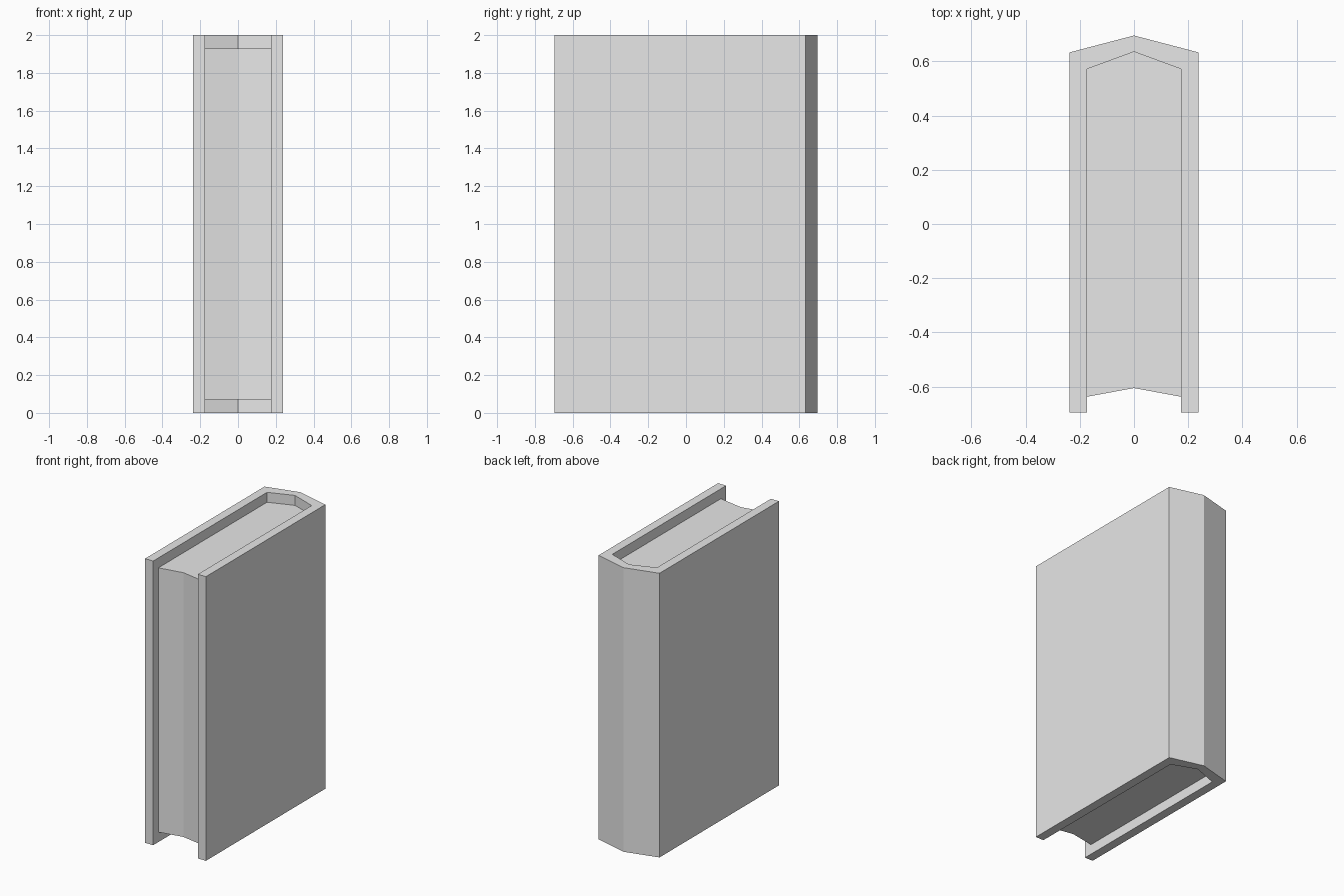
import bpy
import bmesh

cube = bpy.data.objects.get("Cube")
if cube:
    bpy.data.objects.remove(cube, do_unlink=True)


def make_material(name, colour):
    mat = bpy.data.materials.new(name)
    mat.use_nodes = True
    mat.diffuse_color = colour
    mat.node_tree.nodes["Principled BSDF"].inputs["Base Color"].default_value = colour
    return mat


def extrude_outline(name, outline, bottom, top, mat):
    """Raise a closed plan outline (counter-clockwise) into a solid."""
    bm = bmesh.new()
    base = bm.faces.new([bm.verts.new((x, y, bottom)) for x, y in outline])
    raised = bmesh.ops.extrude_face_region(bm, geom=[base], use_keep_orig=True)
    verts = [v for v in raised["geom"] if isinstance(v, bmesh.types.BMVert)]
    bmesh.ops.translate(bm, verts=verts, vec=(0, 0, top - bottom))
    bmesh.ops.recalc_face_normals(bm, faces=bm.faces)
    mesh = bpy.data.meshes.new(name)
    bm.to_mesh(mesh)
    bm.free()
    mesh.materials.append(mat)
    obj = bpy.data.objects.new(name, mesh)
    bpy.context.collection.objects.link(obj)
    return obj


def mirrored(half):
    """Complete a right-hand half outline that starts and ends on x = 0."""
    return half + [(-x, y) for x, y in reversed(half[1:-1])]


grey = make_material("light grey", (0.8, 0.8, 0.8, 1))

HEIGHT = 2.0
OUTER, INNER = 0.237, 0.174     # half widths of cover and pages
FRONT = -0.695                  # front edge of the boards
RECESS = 0.07                   # pages sit inside the cover ends

# Cover: two boards joined by a ridged spine
cover = mirrored([(0, 0.635), (INNER, 0.571), (INNER, FRONT),
                  (OUTER, FRONT), (OUTER, 0.633), (0, 0.695)])
extrude_outline("cover", cover, 0, HEIGHT, grey)

# Pages: hollowed fore edge, ridged back against the spine
pages = mirrored([(0, -0.605), (INNER, -0.637), (INNER, 0.571), (0, 0.635)])
extrude_outline("pages", pages, RECESS, HEIGHT - RECESS, grey)
